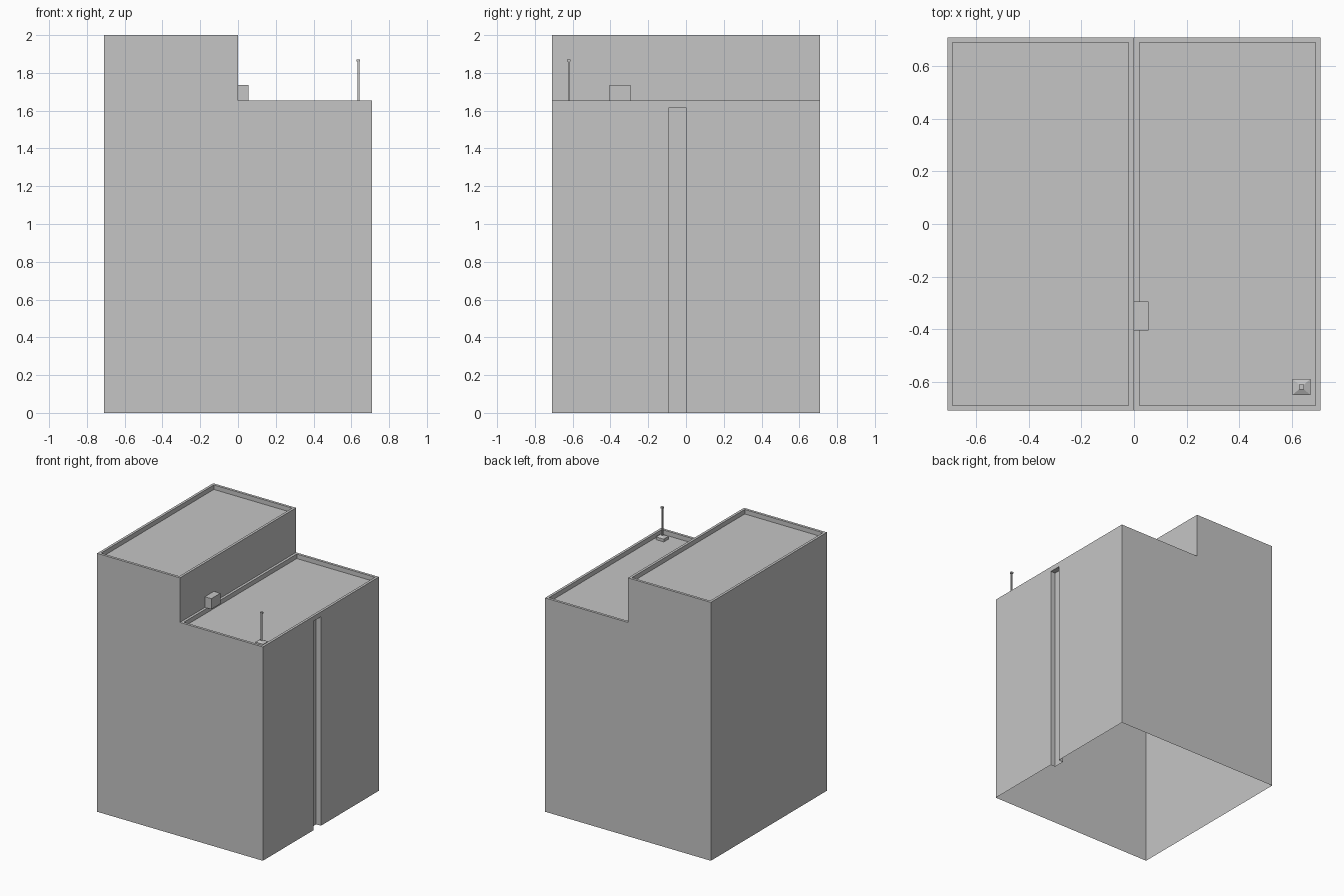
import bpy
import bmesh

old = bpy.data.objects.get("Cube")
if old:
    bpy.data.objects.remove(old, do_unlink=True)

grey = bpy.data.materials.new("plain_grey")
grey.use_nodes = True
colour = (0.56, 0.56, 0.56, 1)
grey.diffuse_color = colour
grey.node_tree.nodes["Principled BSDF"].inputs["Base Color"].default_value = colour

HALF = 0.71      # half width of the building
RIM = 0.02       # parapet thickness
SINK = 0.035     # parapet height above the roof
LOW, HIGH = 1.655, 2.0
SLOT_TOP = 1.617


def rect(x0, x1, y0, y1):
    return [(x0, y0), (x1, y0), (x1, y1), (x0, y1)]


def square(cx, cy, hx, hy):
    return rect(cx - hx, cx + hx, cy - hy, cy + hy)


def loft(name, sections, cap_bottom=False, cap_top=True, extra=()):
    """Skin a chain of (outline, height) sections with flat quads."""
    bm = bmesh.new()
    loops = [[bm.verts.new((x, y, z)) for x, y in pts] for pts, z in sections]
    for a, b in zip(loops, loops[1:]):
        n = len(a)
        for i in range(n):
            j = (i + 1) % n
            bm.faces.new((a[i], a[j], b[j], b[i]))
    if cap_bottom:
        bm.faces.new(loops[0][::-1])
    if cap_top:
        bm.faces.new(loops[-1])
    for pts, z in extra:
        bm.faces.new([bm.verts.new((x, y, z)) for x, y in reversed(pts)])
    mesh = bpy.data.meshes.new(name)
    bm.to_mesh(mesh)
    bm.free()
    mesh.materials.append(grey)
    obj = bpy.data.objects.new(name, mesh)
    bpy.context.collection.objects.link(obj)
    return obj


def walled_roof(name, x0, x1, base, top):
    """Wall band, parapet rim and sunken roof in one strip."""
    outer = rect(x0, x1, -HALF, HALF)
    inner = rect(x0 + RIM, x1 - RIM, -HALF + RIM, HALF - RIM)
    loft(name, [(outer, base), (outer, top), (inner, top), (inner, top - SINK)])


# Main walls, open underneath, with a tall slot in the side
slot = rect(HALF - 0.04, HALF, -0.09, 0)
plan = rect(-HALF, HALF, -HALF, HALF)
plan[2:2] = [slot[1], slot[0], slot[3], slot[2]]
loft("main_walls", [(plan, 0), (plan, SLOT_TOP)], cap_top=False,
     extra=[(slot, SLOT_TOP)])

# Wall band above the slot
block = rect(-HALF, HALF, -HALF, HALF)
loft("upper_wall_band", [(block, SLOT_TOP), (block, LOW)], cap_top=False)

# Two roofs: the lower one sits inside the wall band
walled_roof("high_roof", -HALF, 0, LOW, HIGH)
lower = rect(0, HALF, -HALF, HALF)
inner = rect(RIM, HALF - RIM, -HALF + RIM, HALF - RIM)
loft("low_roof", [(lower, LOW), (inner, LOW), (inner, LOW - SINK)])

# Small box against the taller wall
box = rect(0, 0.055, -0.405, -0.295)
loft("wall_box", [(box, LOW), (box, 1.737)], cap_bottom=True)

# Mast on a sloped base
cx, cy = 0.637, -0.62
foot = square(cx, cy, 0.034, 0.03)
loft("mast_base", [(foot, LOW - SINK), (foot, 1.642),
                   (square(cx, cy, 0.009, 0.009), 1.652)])
pole = square(cx, cy, 0.005, 0.005)
knob = square(cx, cy, 0.009, 0.009)
loft("mast_pole", [(pole, 1.65), (pole, 1.862)])
loft("mast_cap", [(knob, 1.86), (knob, 1.872)], cap_bottom=True)
